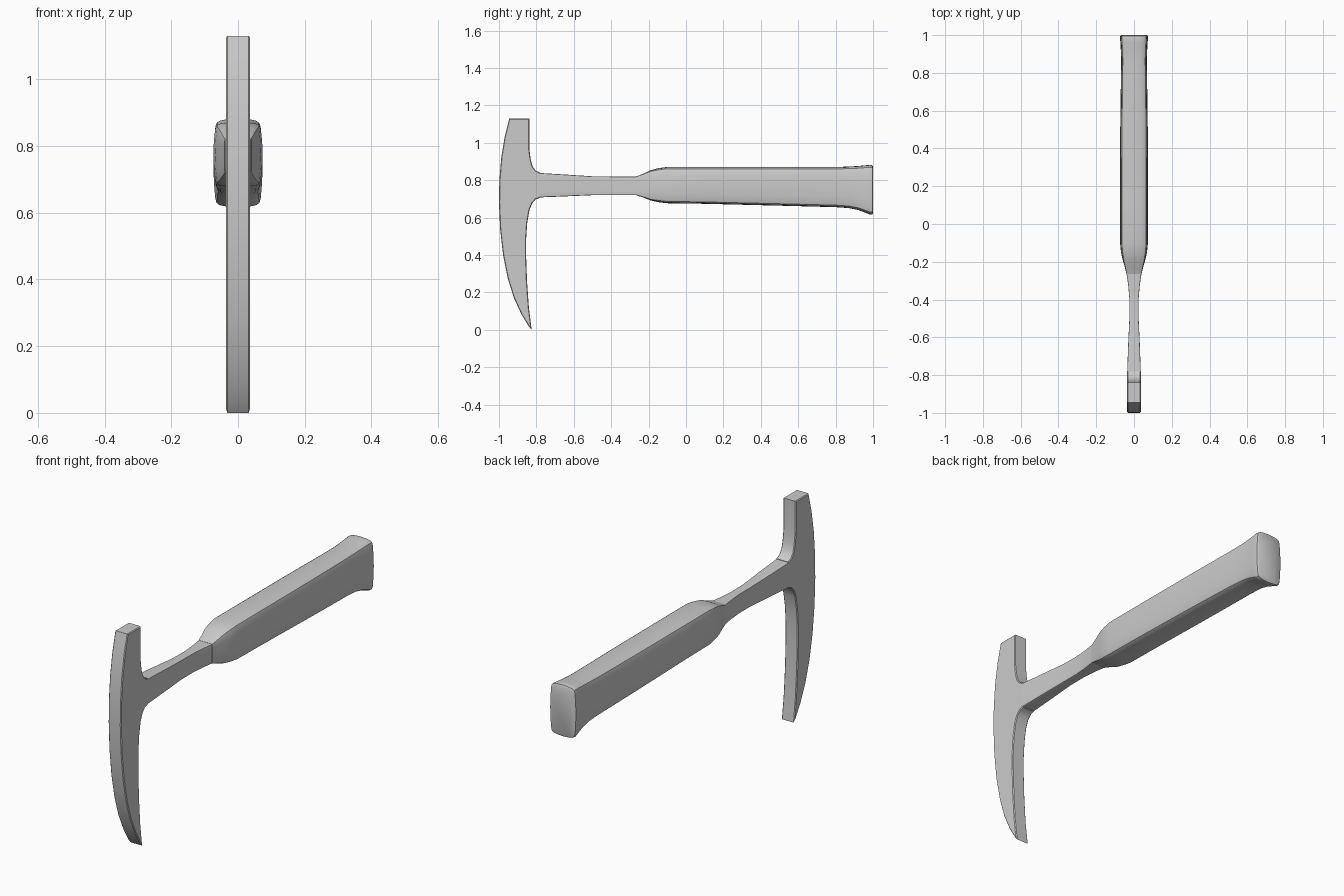
import bpy, bmesh

if "Cube" in bpy.data.objects:
    bpy.data.objects.remove(bpy.data.objects["Cube"])

def finish(name, bm, angle=0.6):
    bmesh.ops.recalc_face_normals(bm, faces=bm.faces[:])
    me = bpy.data.meshes.new(name)
    bm.to_mesh(me)
    bm.free()
    ob = bpy.data.objects.new(name, me)
    bpy.context.collection.objects.link(ob)
    bpy.ops.object.select_all(action='DESELECT')
    ob.select_set(True)
    bpy.context.view_layer.objects.active = ob
    bpy.ops.object.shade_smooth_by_angle(angle=angle)
    return ob

SQUARE = [(1, 0), (1, .5), (1, .9), (.97, .97), (.86, 1), (.45, 1), (0, 1)]
ROUND = [(1, 0), (.975, .45), (.92, .8), (.87, .9), (.74, .95), (.45, .985), (0, 1)]

def section(y, lo, hi, w, t):
    """Closed ring blended from a sharp (t=0) to a bulged (t=1) rectangle."""
    q = [(a + (c - a) * t, b + (d - b) * t) for (a, b), (c, d) in zip(SQUARE, ROUND)]
    half = q + [(-a, b) for a, b in q[-2::-1]]
    ring = half + [(a, -b) for a, b in half[-2:0:-1]]
    mid, h = (lo + hi) / 2, (hi - lo) / 2
    return [(a * w, y, mid + b * h) for a, b in ring]

def loft(name, stations):
    bm = bmesh.new()
    rings = [[bm.verts.new(p) for p in section(*s)] for s in stations]
    n = len(rings[0])
    for r0, r1 in zip(rings, rings[1:]):
        for i in range(n):
            bm.faces.new((r0[i], r0[(i + 1) % n], r1[(i + 1) % n], r1[i]))
    bm.faces.new(rings[0])
    bm.faces.new(rings[-1])
    return finish(name, bm)

# Head: side outline (y, z) with hammer face on top and curved pick below
outline = [(-.945, 1.13), (-.838, 1.13), (-.838, .97), (-.83, .91), (-.82, .873),
           (-.804, .852), (-.78, .841), (-.78, .706), (-.804, .698), (-.822, .677),
           (-.837, .64), (-.849, .57), (-.855, .48), (-.855, .4), (-.85, .26),
           (-.84, .12), (-.825, .0), (-.842, .02), (-.88, .083), (-.92, .17),
           (-.953, .275), (-.978, .4), (-.994, .54), (-1, .68), (-.998, .8),
           (-.988, .92), (-.97, 1.03)]
bm = bmesh.new()
face = bm.faces.new([bm.verts.new((-.036, y, z)) for y, z in outline])
ext = bmesh.ops.extrude_face_region(bm, geom=[face])
top = [v for v in ext['geom'] if isinstance(v, bmesh.types.BMVert)]
bmesh.ops.translate(bm, verts=top, vec=(.072, 0, 0))
rim = [e for e in bm.edges if abs(e.verts[0].co.x - e.verts[1].co.x) < 1e-6]
bmesh.ops.bevel(bm, geom=rim, offset=.004, segments=1, affect='EDGES')
finish("hammer_head", bm)

# Neck: thin shank between head and grip (y, z low, z high, half width, roundness)
loft("neck", [(-.786, .708, .839, .036, 0), (-.64, .714, .83, .031, 0),
              (-.5, .72, .821, .0245, 0), (-.4, .72, .82, .024, 0),
              (-.32, .72, .82, .031, 0), (-.255, .72, .82, .041, 0)])

# Grip: swells out of the neck and flares at the butt
loft("grip", [(-.265, .719, .821, .04, 0), (-.23, .708, .834, .048, .3),
              (-.19, .692, .853, .06, .7), (-.15, .683, .864, .069, 1),
              (-.1, .677, .871, .074, 1), (.1, .674, .871, .074, 1),
              (.5, .664, .871, .073, 1), (.8, .656, .871, .069, 1),
              (.87, .651, .873, .068, 1), (.92, .641, .876, .07, 1),
              (.96, .626, .88, .072, 1), (.985, .616, .882, .074, 1),
              (.996, .617, .88, .073, 1), (1, .625, .872, .067, 1)])
